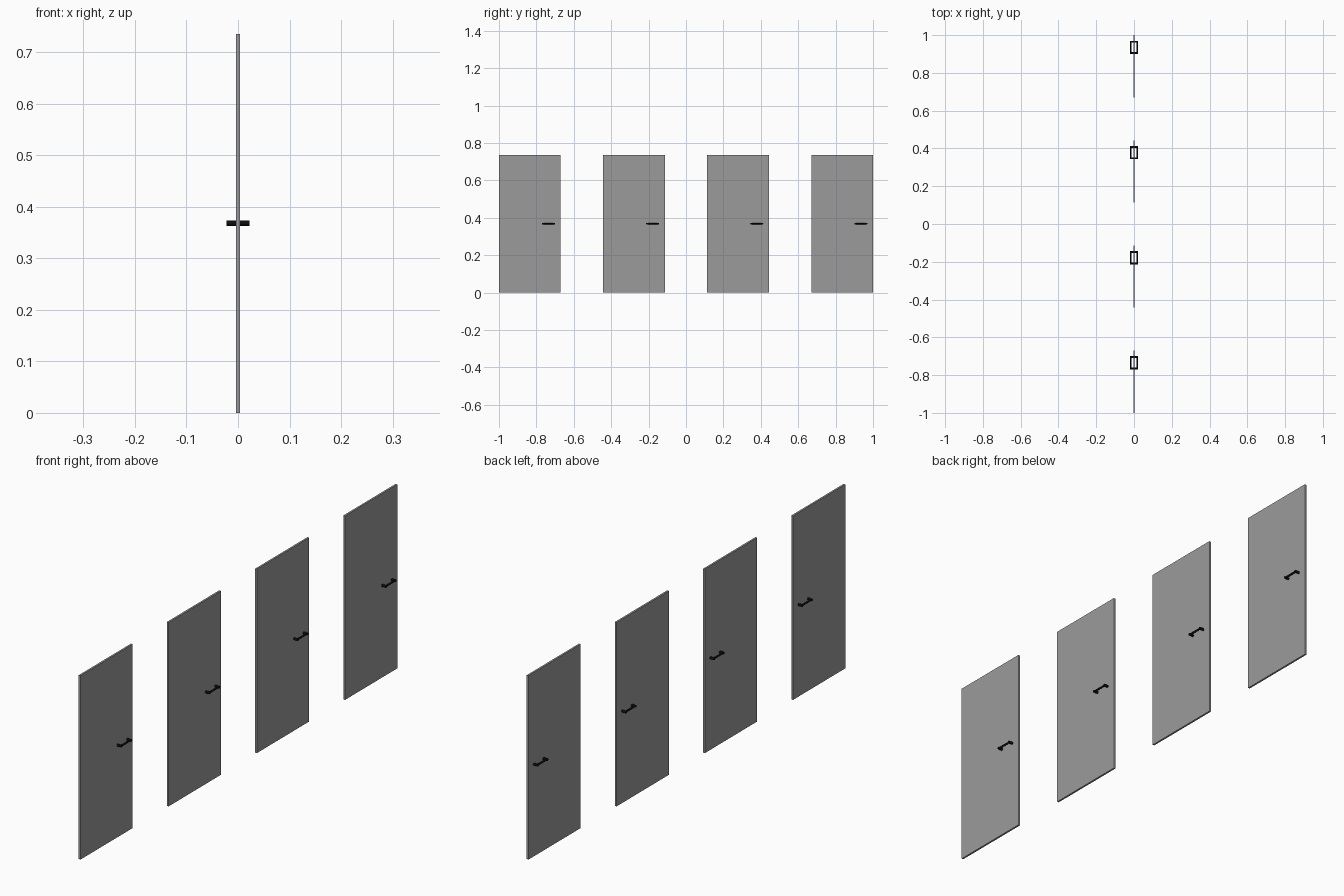
import bpy, math

if "Cube" in bpy.data.objects:
    bpy.data.objects.remove(bpy.data.objects["Cube"])

def mat(name, c):
    m = bpy.data.materials.new(name)
    m.diffuse_color = (c[0], c[1], c[2], 1)
    m.use_nodes = True
    m.node_tree.nodes["Principled BSDF"].inputs["Base Color"].default_value = m.diffuse_color
    return m

GREY = mat("panel grey", (0.33, 0.33, 0.33))
BLACK = mat("handle black", (0.004, 0.004, 0.004))
W, H, T = 0.33, 0.735, 0.0075
HZ, REACH, HALF = 0.368, 0.018, 0.030

def finish(o, name, m):
    o.name = name
    o.data.materials.append(m)

def rod(name, loc, r, length, rot):
    bpy.ops.mesh.primitive_cylinder_add(vertices=16, radius=r, depth=length, location=loc, rotation=rot)
    o = bpy.context.object
    finish(o, name, BLACK)
    bpy.ops.object.shade_smooth_by_angle(angle=math.radians(40))

for i in range(4):
    y = -0.835 + i * 1.67 / 3
    # door slab
    bpy.ops.mesh.primitive_cube_add(size=1, location=(0, y, H / 2))
    o = bpy.context.object
    o.scale = (T, W, H)
    finish(o, f"door_panel_{i+1}", GREY)
    hy = y + 0.1
    for s in (-1, 1):
        # grip bar on each face
        rod("handle_bar", (s * REACH, hy, HZ), 0.0038, 2 * HALF, (math.pi / 2, 0, 0))
        # posts at both ends of the bar
        for e in (-1, 1):
            rod("handle_post", (s * (REACH + 0.004) / 2, hy + e * HALF, HZ), 0.005,
                REACH + 0.004, (0, math.pi / 2, 0))
